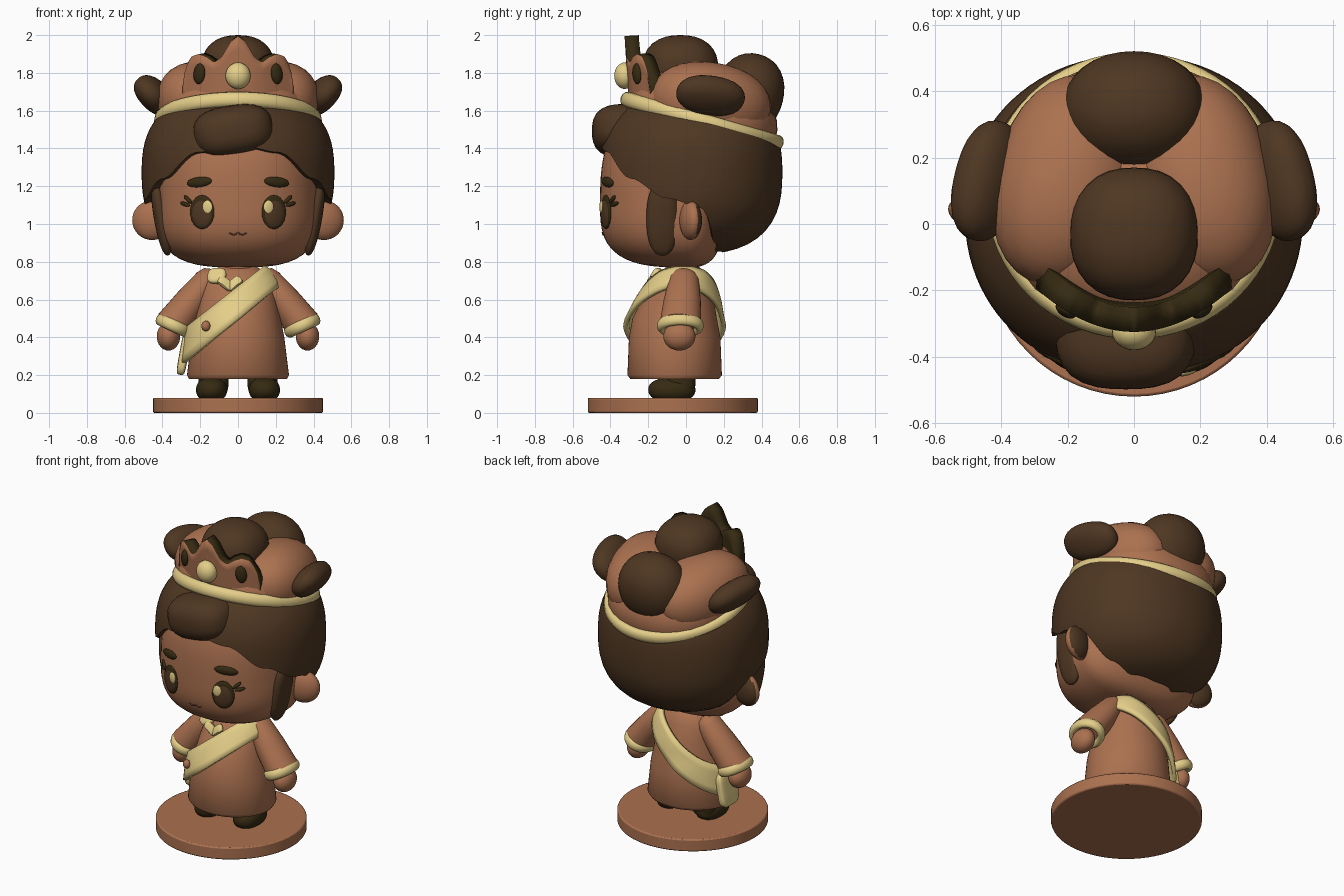
import bpy, bmesh
from math import sin, cos, pi, radians, atan2
from mathutils import Vector

cube = bpy.data.objects.get("Cube")
if cube:
    bpy.data.objects.remove(cube, do_unlink=True)


def material(name, r, g, b):
    m = bpy.data.materials.new(name)
    m.use_nodes = True
    m.diffuse_color = (r, g, b, 1)
    m.node_tree.nodes["Principled BSDF"].inputs["Base Color"].default_value = (r, g, b, 1)
    return m


SKIN = material("warm_brown", .41, .166, .08)
HAIR = material("dark_brown", .078, .038, .016)
GOLD = material("pale_gold", .78, .62, .25)
DARK = material("near_black_olive", .036, .023, .006)
LIP = material("lip_brown", .2, .07, .045)


def finish(name, bm, mats, loc=(0, 0, 0), rot=(0, 0, 0), angle=50, fix=True):
    if fix:
        bmesh.ops.recalc_face_normals(bm, faces=bm.faces)
    me = bpy.data.meshes.new(name)
    bm.to_mesh(me)
    bm.free()
    ob = bpy.data.objects.new(name, me)
    bpy.context.collection.objects.link(ob)
    for m in mats if isinstance(mats, tuple) else (mats,):
        me.materials.append(m)
    ob.location = loc
    ob.rotation_euler = [radians(a) for a in rot]
    bpy.ops.object.select_all(action='DESELECT')
    ob.select_set(True)
    bpy.context.view_layer.objects.active = ob
    bpy.ops.object.shade_smooth_by_angle(angle=radians(angle))
    return ob


def blob(name, loc, r, mat, rot=(0, 0, 0), p=2, seg=32):
    """Rounded ellipsoid; p above 2 makes it boxier."""
    bm = bmesh.new()
    bmesh.ops.create_uvsphere(bm, u_segments=seg, v_segments=seg // 2, radius=1)
    for v in bm.verts:
        k = sum(abs(c) ** p for c in v.co) ** (-1 / p)
        v.co = [c * k * s for c, s in zip(v.co, r)]
    return finish(name, bm, mat, loc, rot)


def skin_rings(name, rings, mat, caps=True, wrap=True, **kw):
    """Join rows of points into one surface."""
    bm = bmesh.new()
    rows = [[bm.verts.new(p) for p in ring] for ring in rings]
    n = len(rows[0])
    for a, b in zip(rows, rows[1:]):
        for i in range(n if wrap else n - 1):
            j = (i + 1) % n
            bm.faces.new((a[i], a[j], b[j], b[i]))
    if caps:
        bm.faces.new(rows[0][::-1])
        bm.faces.new(rows[-1])
    return finish(name, bm, mat, **kw)


def ring(name, loc, rx, ry, tube, mat, rot, tall=1.0):
    rows = []
    for i in range(65):
        a = 2 * pi * i / 64
        rows.append([((rx + tube * cos(b)) * cos(a), (ry + tube * cos(b)) * sin(a), tall * tube * sin(b))
                     for b in [2 * pi * k / 12 for k in range(12)]])
    return skin_rings(name, rows, mat, caps=False, loc=loc, rot=rot)


def lerp(table, x, smooth=False):
    if x <= table[0][0]:
        return table[0][1]
    for (a, u), (b, v) in zip(table, table[1:]):
        if x <= b:
            t = (x - a) / (b - a)
            return u + (v - u) * (t * t * (3 - 2 * t) if smooth else t)
    return table[-1][1]


# Stand
bm = bmesh.new()
bmesh.ops.create_cone(bm, cap_ends=True, segments=64, radius1=.45, radius2=.45, depth=.08)
stand = finish("stand", bm, SKIN, loc=(0, -.07, .04), angle=35)
bev = stand.modifiers.new("edge", 'BEVEL')
bev.width, bev.segments = .008, 2

# Dress
WIDTH = [(.18, .26), (.2, .27), (.4, .245), (.6, .205), (.7, .18), (.75, .14), (.79, .07)]
DEPTH = [(.18, .235), (.2, .25), (.45, .24), (.6, .19), (.7, .14), (.75, .11), (.79, .06)]
CENTRE = [(.18, -.06), (.5, -.06), (.79, -.01)]


def around(z, a, grow=0.0):
    return ((lerp(WIDTH, z) + grow) * cos(a), lerp(CENTRE, z) + (lerp(DEPTH, z) + grow) * sin(a), z)


TURN = [2 * pi * i / 64 for i in range(64)]
skin_rings("dress", [[around(z, a) for a in TURN] for z in (.18, .19, .2, .4, .5, .6, .65, .7, .75, .79)], SKIN)
blob("neck", (0, -.02, .78), (.09, .09, .08), SKIN)


# Sash, one slanted loop round the dress
def sash_point(a, off):
    z = .55
    for _ in range(40):
        z = .5 * z + .5 * (.58 + off + .8 * (lerp(WIDTH, z) + .028) * cos(a))
    return around(min(z, .775), a, .028)


sash = skin_rings("sash", [[sash_point(a, o) for a in TURN] for o in (-.085, -.045, 0, .045, .085)],
                  GOLD, caps=False)
sol = sash.modifiers.new("cloth", 'SOLIDIFY')
sol.thickness, sol.offset = .024, 0
blob("sash_tail", (-.287, -.02, .31), (.024, .085, .11), GOLD, rot=(0, 10, 0), p=5)
blob("sash_button", (-.17, -.29, .46), (.024, .022, .028), SKIN, seg=16)

# Neck ornament
blob("brooch", (-.112, -.16, .725), (.05, .022, .045), GOLD, rot=(-30, 0, -15), p=3)
for x, z, tilt in ((-.065, .685, 38), (-.02, .685, -38)):
    blob("ribbon", (x, -.188, z), (.045, .014, .026), GOLD, rot=(-30, tilt, 0), p=5, seg=16)

for s in (-1, 1):
    side = "left_" if s > 0 else "right_"
    # Arms
    a, b = Vector((s * .15, -.01, .715)), Vector((s * .345, -.03, .465))
    d = (b - a).normalized()
    u = d.cross(Vector((0, 1, 0))).normalized()
    w = u.cross(d)
    rows = []
    for t, r in ((-.12, .03), (-.07, .055), (.05, .07), (.5, .086), (1, .096)):
        c = a.lerp(b, t)
        rows.append([c + u * r * cos(q) + w * r * 1.15 * sin(q) for q in TURN[::2]])
    skin_rings(side + "sleeve", rows, SKIN)
    ring(side + "cuff", (s * .34, -.03, .462), .078, .1, .024, GOLD, (0, -s * 25, 0), tall=1.35)
    blob(side + "hand", (s * .368, -.035, .405), (.062, .085, .075), SKIN)
    # Feet
    blob(side + "leg", (s * .13, -.03, .17), (.08, .08, .09), DARK, p=3)
    blob(side + "shoe", (s * .14, -.075, .122), (.082, .125, .065), DARK, p=2.3)

# Head, flatter at the back and taller above the cheeks
HEAD_Z = 1.1


def head_scale(x, y, z):
    """Norm that is round from above and boxy from the front."""
    return ((abs(x) ** 2.3 + abs(y) ** 2.3) ** (3 / 2.3) + abs(z) ** 3) ** (1 / 3)


head = blob("head", (0, 0, HEAD_Z), (1, 1, 1), SKIN, seg=64)
for v in head.data.vertices:
    k = 1 / head_scale(*v.co)
    v.co = (v.co.x * k * .435, v.co.y * k * (.455 if v.co.y < 0 else .2),
            v.co.z * k * (.53 if v.co.z > 0 else .33))


def face_y(x, z):
    dz = abs(z - HEAD_Z) / (.53 if z > HEAD_Z else .33)
    return -.455 * ((1 - dz ** 3) ** (2.3 / 3) - abs(x / .435) ** 2.3) ** (1 / 2.3)


def on_face(name, x, z, r, mat, tilt=0, out=0.0):
    yaw = atan2(face_y(x + .01, z) - face_y(x - .01, z), .02)
    return blob(name, (x, face_y(x, z) - out, z), r, mat, rot=(0, tilt, yaw * 180 / pi), seg=24)


for s in (-1, 1):
    side = "left_" if s > 0 else "right_"
    # Face details
    on_face(side + "eye_rim", s * .19, 1.063, (.069, .014, .09), DARK)
    on_face(side + "iris", s * .19, 1.057, (.061, .019, .079), HAIR)
    on_face(side + "eye_shine", s * .162, 1.09, (.027, .008, .035), GOLD, out=.014)
    on_face(side + "brow", s * .205, 1.222, (.073, .016, .027), DARK, tilt=s * 6)
    for x, z, t in ((.265, 1.13, -40), (.28, 1.105, -15)):
        on_face(side + "lash", s * x, z, (.032, .012, .011), DARK, tilt=s * t, out=.004)
    # Ears with hair covering the back, and side locks
    ear = blob(side + "ear", (s * .455, .025, 1.02), (.108, .055, .105), (SKIN, HAIR), rot=(0, 0, s * 15))
    for f in ear.data.polygons:
        f.material_index = int(f.normal.y > .4)
    blob(side + "side_lock", (s * .405, -.125, 1.03), (.04, .085, .2), HAIR, rot=(0, s * 10, 0), p=2.3)

# Mouth
cu = bpy.data.curves.new("mouth", 'CURVE')
cu.dimensions = '3D'
cu.bevel_depth = .004
sp = cu.splines.new('POLY')
sp.points.add(16)
for i, pt in enumerate(sp.points):
    x = -.045 + .09 * i / 16
    z = .954 - .011 * abs(sin(2 * pi * i / 16))
    pt.co = (x, face_y(x, z) - .001, z, 1)
cu.materials.append(LIP)
bpy.context.collection.objects.link(bpy.data.objects.new("mouth", cu))

# Hair shell, arched open at the face and cut off under the head band
EDGE = [(0, 1.42), (25, 1.38), (50, 1.24), (75, 1.135), (95, 1.09), (112, .9), (130, .855), (180, .85)]
HAIR_MID = Vector((0, .03, 1.27))


def hair_point(a, z):
    k = (1 - abs((z - HAIR_MID.z) / .43) ** 2.6) ** (1 / 2.6)
    k /= (abs(sin(a)) ** 2.1 + abs(cos(a)) ** 2.1) ** (1 / 2.1)
    return Vector((.51 * k * sin(a), .03 - (.49 if cos(a) > 0 else .48) * k * cos(a), z))


rows = [[] for _ in range(20)]
for i in range(96):
    a = 2 * pi * i / 96
    deg = abs((a * 180 / pi + 180) % 360 - 180)
    low = lerp(EDGE, deg, True)
    high = 1.55
    for _ in range(20):
        high = .5 * high + .5 * (1.545 - .287 * (hair_point(a, high).y - .085))
    rim = hair_point(a, low)
    rows[0].append(HAIR_MID + (rim - HAIR_MID) * .55)
    rows[1].append(HAIR_MID + (rim - HAIR_MID) * .97)
    for k in range(18):
        rows[k + 2].append(hair_point(a, low + (high - low) * (.5 - .5 * cos(pi * k / 17))))
skin_rings("hair_shell", rows, HAIR)
blob("fringe", (-.025, -.32, 1.492), (.212, .178, .136), HAIR, rot=(0, -9, 0), p=2.7)

# Head band and the puffs above it
ring("head_band", (0, .085, 1.545), .415, .418, .03, GOLD, (-16, 0, 0), tall=1.35)
blob("puff_core", (0, .085, 1.56), (.405, .405, .25), SKIN, rot=(-16, 0, 0), p=2.3)
for s in (-1, 1):
    side = "left_" if s > 0 else "right_"
    blob(side + "puff", (s * .2, .13, 1.645), (.22, .325, .21), SKIN, rot=(-9, 0, s * 14), p=2.15)
    blob(side + "side_bun", (s * .442, .13, 1.68), (.078, .185, .115), HAIR, rot=(-12, s * 42, s * 6), p=2.3)
blob("back_bun", (0, .335, 1.69), (.218, .182, .215), HAIR, rot=(-14, 0, 0), p=2.15)
blob("top_bun", (0, -.03, 1.83), (.193, .2, .17), HAIR, p=2.3)

# Tiara, a curved plate with three peaks
PEAKS = [(0, 1.995), (.04, 1.965), (.09, 1.88), (.13, 1.855), (.17, 1.885), (.21, 1.9), (.25, 1.885),
         (.28, 1.82), (.295, 1.72)]
xs = [-.295 + .59 * i / 48 for i in range(49)]
rows = []
for k in range(6):
    t = k / 5
    row = []
    for x in xs:
        base = 1.66 - .6 * x * x
        row.append((x, -.305 + 1.5 * x * x - .02 * t, base + (lerp(PEAKS, abs(x)) - base) * t))
    rows.append(row)
tiara = skin_rings("tiara", rows, (SKIN, DARK), caps=False, wrap=False, fix=False)
sol = tiara.modifiers.new("plate", 'SOLIDIFY')
sol.thickness, sol.offset = .075, -1
sol.material_offset = sol.material_offset_rim = 1
blob("tiara_pearl", (0, -.325, 1.785), (.066, .055, .07), GOLD)
for s in (-1, 1):
    blob("tiara_gem", (s * .205, -.26, 1.795), (.034, .02, .055), DARK, rot=(0, -s * 8, s * 32), seg=24)
